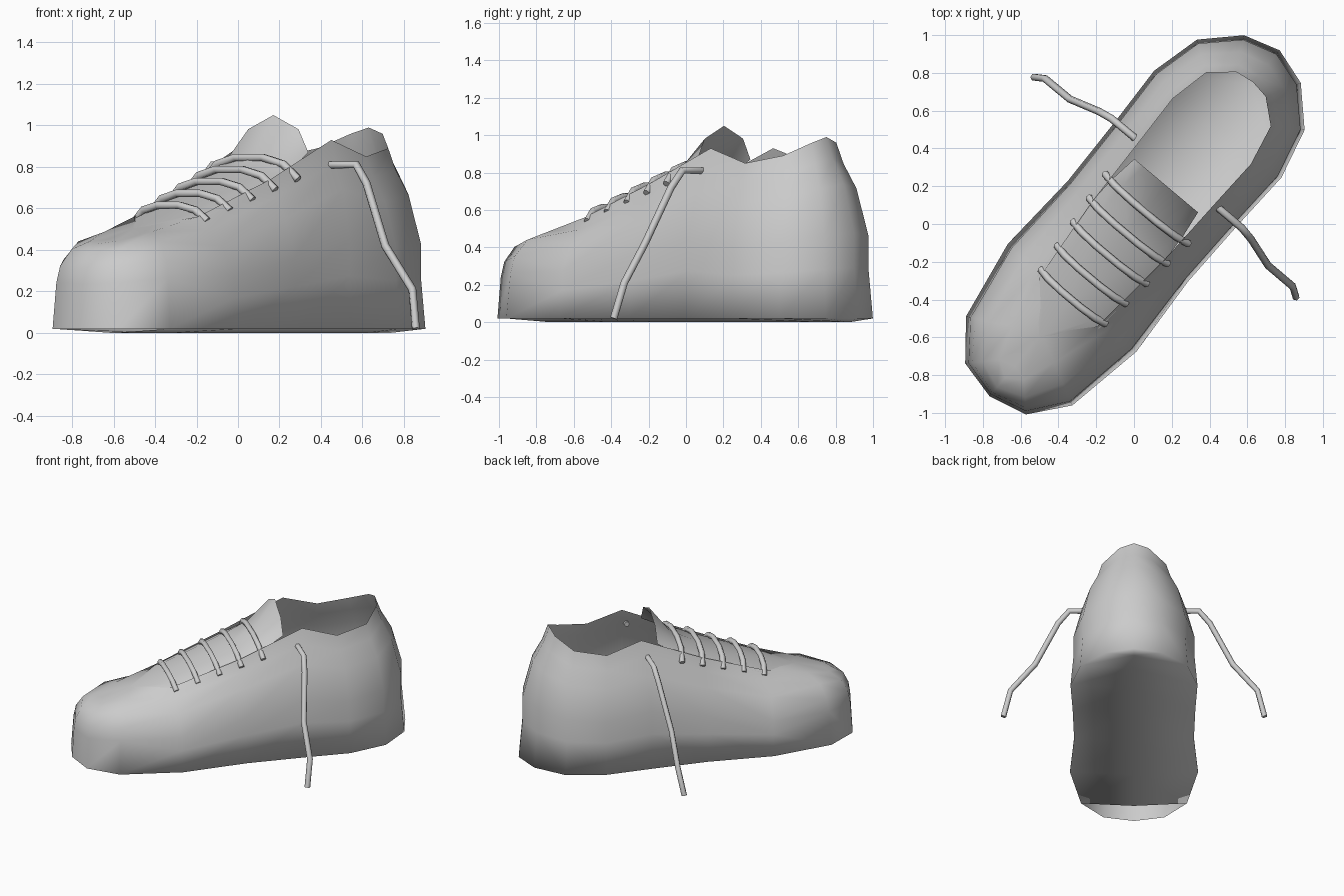
import bpy, math

if "Cube" in bpy.data.objects:
    bpy.data.objects.remove(bpy.data.objects["Cube"])

TURN = math.radians(50)      # the shoe stands diagonally, length along its local x

grey = bpy.data.materials.new("plain_grey")
grey.use_nodes = True
COLOUR = (0.6, 0.6, 0.6, 1)
grey.diffuse_color = COLOUR
grey.node_tree.nodes["Principled BSDF"].inputs["Base Color"].default_value = COLOUR


def place(obj):
    bpy.context.collection.objects.link(obj)
    obj.rotation_euler.z = TURN
    obj.data.materials.append(grey)
    return obj


def half_mesh(name, verts, faces):
    """Smooth half shell, mirrored across the length of the shoe."""
    mesh = bpy.data.meshes.new(name)
    mesh.from_pydata(verts, [], faces)
    mesh.shade_smooth()
    obj = place(bpy.data.objects.new(name, mesh))
    mirror = obj.modifiers.new("mirror", "MIRROR")
    mirror.use_axis = (False, True, False)
    mirror.use_clip = True
    mirror.merge_threshold = 0.001
    return obj


def lace(name, points, radius=0.02):
    curve = bpy.data.curves.new(name, "CURVE")
    curve.dimensions = "3D"
    curve.bevel_depth = radius
    curve.bevel_resolution = 1
    curve.use_fill_caps = True
    spline = curve.splines.new("POLY")
    spline.points.add(len(points) - 1)
    for p, co in zip(spline.points, points):
        p.co = (*co, 1)
    return place(bpy.data.objects.new(name, curve))


# Upper: stations from toe to heel as base (x, half width), top (x, half width, z)
STATIONS = [
    (-1.19, 0, -.98, 0, .45), (-1.14, .21, -.92, 0, .465), (-.946, .367, -.76, 0, .51),
    (-.51, .444, -.54, .2, .56), (-.05, .415, -.05, .245, .74), (.35, .425, .39, .26, .93),
    (.69, .44, .64, .27, .85), (.962, .372, .862, .222, .89),
    (1.14, .196, .965, .1, .96), (1.2, 0, .98, 0, .99)]
# Wall profiles: (inward share, height share)
TOE = [(0, 0), (.06, .5), (.12, .68), (.3, .86), (.6, .95), (1, 1)]
BODY = [(0, 0), (.12, .28), (.12, .47), (.45, .74), (.8, .88), (1, 1)]
BASE_Z = 0.02

verts, faces = [], []
levels = len(BODY)
for i, (bx, bw, tx, tw, tz) in enumerate(STATIONS):
    for f, g in (TOE if i < 3 else BODY):
        verts.append((bx + (tx - bx) * f, bw + (tw - bw) * f, BASE_Z + (tz - BASE_Z) * g))
for i in range(len(STATIONS) - 1):
    for j in range(levels - 1):
        a, b = i * levels + j, (i + 1) * levels + j
        faces.append((a, a + 1, b + 1, b))

# Sole: bowed down along the middle, open below the toe
first = 2
middle = len(verts)
for s in STATIONS[first:-1]:
    verts.append((s[0], 0, 0))
for k in range(len(STATIONS) - first - 1):
    a, b = (first + k) * levels, (first + k + 1) * levels
    if k + first + 1 < len(STATIONS) - 1:
        faces.append((a, b, middle + k + 1, middle + k))
    else:
        faces.append((a, b, middle + k))
half_mesh("shoe_upper", verts, faces)

# Tongue: arched sections, x, half width, edge height, centre height
TONGUE = [(-.78, .03, .498, .505), (-.54, .215, .545, .58), (-.05, .25, .72, .765),
          (.12, .24, .79, .86), (.265, .22, .87, 1.05)]
verts, faces = [], []
for x, w, low, high in TONGUE:
    verts += [(x, 0, high), (x, w * .72, low + (high - low) * .62), (x, w, low)]
for i in range(len(TONGUE) - 1):
    for j in range(2):
        a, b = i * 3 + j, i * 3 + j + 3
        faces.append((a, b, b + 1, a + 1))
half_mesh("tongue", verts, faces)

# Crossing laces over the tongue
for n in range(5):
    t = n / 4
    x, w, z = -.5 + .605 * t, .225 + .065 * t, .54 + .2 * t
    rise = .075 + .03 * t
    arch = [(-1, 0), (-.72, .7), (-.3, 1), (.3, 1), (.72, .7), (1, 0)]
    lace(f"cross_lace_{n + 1}", [(x - .02 * r, w * s, z + rise * r) for s, r in arch])

# Loose lace ends hanging on both sides
HANG = [(.352, .27, .81), (.351, .45, .81), (.337, .526, .72),
        (.288, .685, .42), (.287, .856, .21), (.255, .905, .02)]
for side, name in ((1, "right"), (-1, "left")):
    lace(f"loose_lace_{name}", [(x, side * y, z) for x, y, z in HANG])
